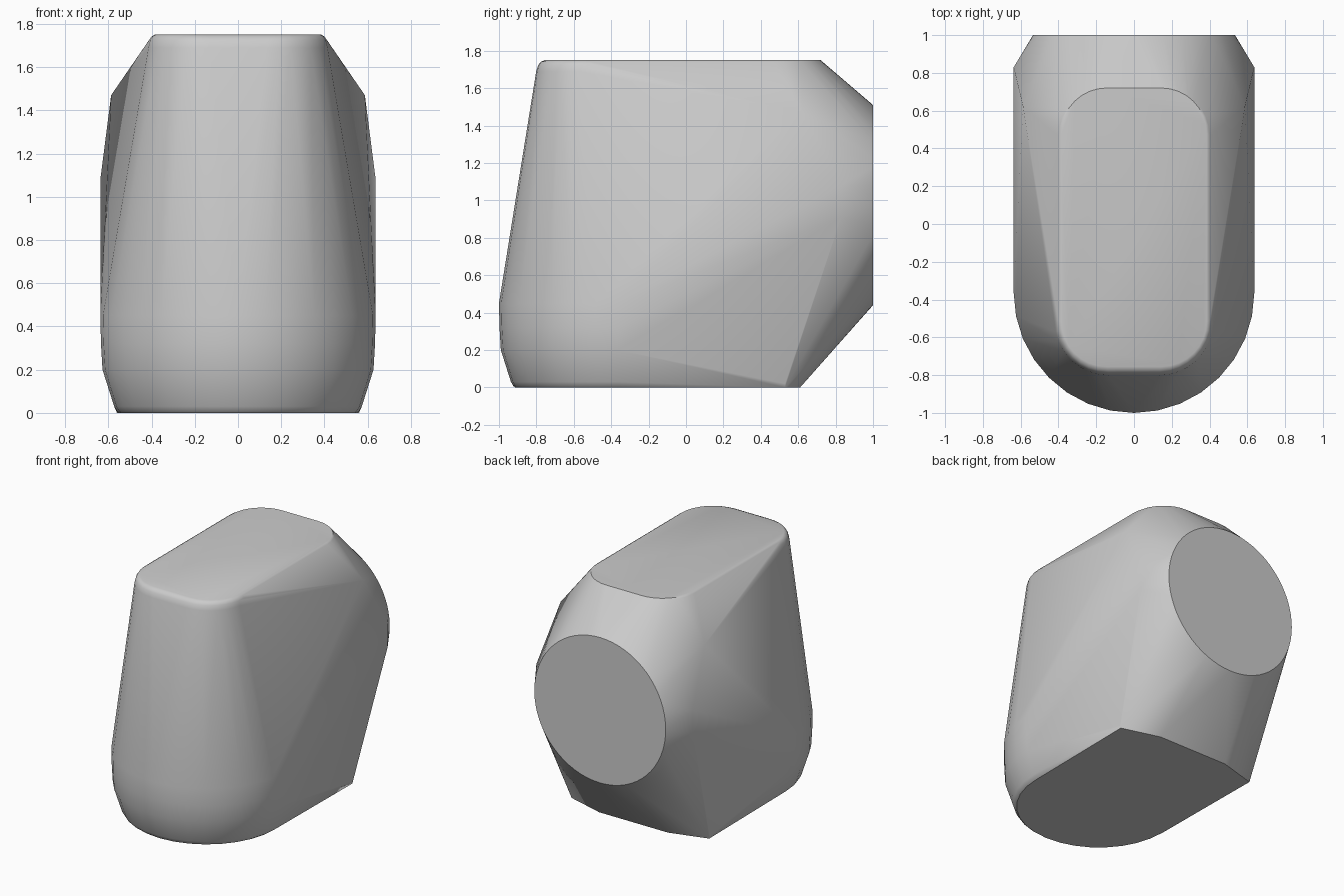
import bpy, bmesh
from math import sin, cos, pi

cube = bpy.data.objects.get("Cube")
if cube:
    bpy.data.objects.remove(cube)

grey = bpy.data.materials.new("plain_grey")
grey.use_nodes = True
grey.diffuse_color = (0.6, 0.6, 0.6, 1)
grey.node_tree.nodes["Principled BSDF"].inputs["Base Color"].default_value = grey.diffuse_color

points = []

# Rounded nose: stacked half rings, widening up from the base
NOSE_Y = -0.363
for z, r in ((0, 0.55), (0.008, 0.56), (0.03, 0.573), (0.2, 0.627), (0.32, 0.634), (0.45, 0.637)):
    for i in range(17):
        a = pi * i / 16
        points.append((r * cos(a), NOSE_Y - r * sin(a), z))


# Flat top: rounded rectangles with a softened rim
def rounded_rect(half_x, y_min, y_max, radius, z):
    for sx in (-1, 1):
        for y, sy in ((y_min, -1), (y_max, 1)):
            for i in range(9):
                a = pi / 2 * i / 8
                points.append((sx * (half_x - radius + radius * cos(a)),
                               y - sy * radius + sy * radius * sin(a), z))


for z, grow in ((1.75, 0), (1.742, 0.02), (1.725, 0.035), (1.69, 0.046)):
    rounded_rect(0.385 + grow * 0.75, -0.755 - grow, 0.72 + grow * 0.4, 0.24 + grow, z)

# Round back face
for i in range(64):
    a = 2 * pi * i / 64
    points.append((0.535 * cos(a), 1, 0.975 + 0.535 * sin(a)))

# Side corners: shoulder, widest edge and base, mirrored
for s in (-1, 1):
    points += [(s * 0.587, 0.62, 1.47), (s * 0.637, 0.83, 1.08), (s * 0.637, 0.83, 0.91),
               (s * 0.56, 0.53, 0.0), (s * 0.565, 0.53, 0.02), (s * 0.28, 0.61, 0.0)]

# Wrap everything in one convex shell
bm = bmesh.new()
for p in points:
    bm.verts.new(p)
hull = bmesh.ops.convex_hull(bm, input=bm.verts)
loose = [v for v in bm.verts if not v.link_faces]
bmesh.ops.delete(bm, geom=loose, context='VERTS')
bmesh.ops.dissolve_limit(bm, angle_limit=0.002, verts=bm.verts, edges=bm.edges)
bmesh.ops.recalc_face_normals(bm, faces=bm.faces)

mesh = bpy.data.meshes.new("body_shell")
bm.to_mesh(mesh)
bm.free()
mesh.materials.append(grey)
body = bpy.data.objects.new("body_shell", mesh)
bpy.context.collection.objects.link(body)
bpy.context.view_layer.objects.active = body
body.select_set(True)
bpy.ops.object.shade_smooth_by_angle(angle=0.66)
